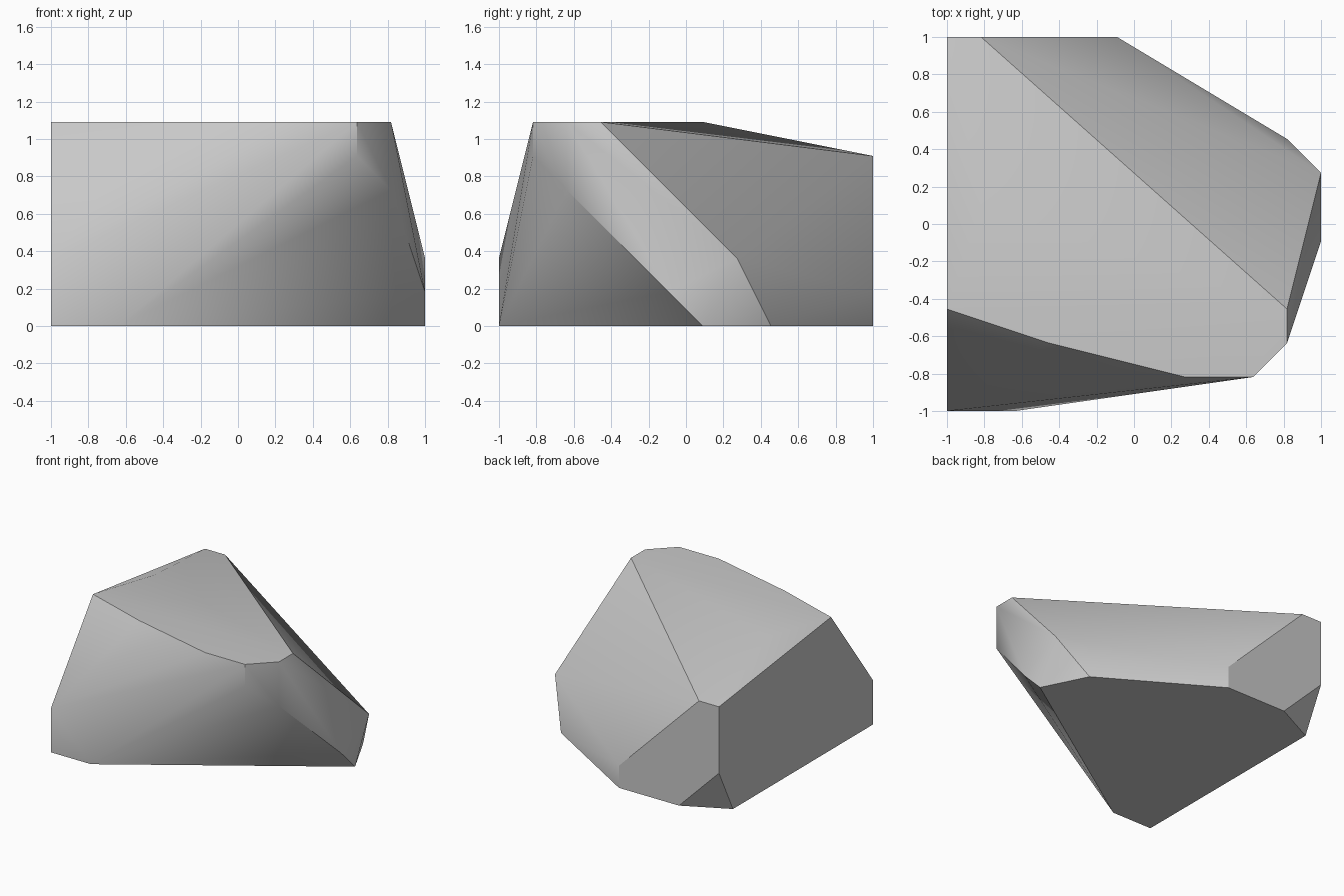
import bpy
import bmesh
import math

# Start without the default cube
default_cube = bpy.data.objects.get("Cube")
if default_cube is not None:
    bpy.data.objects.remove(default_cube, do_unlink=True)


def make_material(name, colour):
    """Plain material whose viewport and render colours agree."""
    material = bpy.data.materials.new(name)
    material.use_nodes = True
    material.diffuse_color = colour
    shader = material.node_tree.nodes["Principled BSDF"]
    shader.inputs["Base Color"].default_value = colour
    shader.inputs["Roughness"].default_value = 0.9
    return material


def make_boulder(name, layers, unit, material):
    """Wrap a convex shell around the corner points of each height layer."""
    shell = bmesh.new()
    for height, corners in layers.items():
        for x, y in corners:
            shell.verts.new((x * unit, y * unit, height * unit))
    hull = bmesh.ops.convex_hull(shell, input=shell.verts[:])
    spare = [item for item in hull["geom_interior"] + hull["geom_unused"]
             if isinstance(item, bmesh.types.BMVert)]
    bmesh.ops.delete(shell, geom=list(set(spare)), context="VERTS")

    # Merge the triangles of each flat facet
    bmesh.ops.dissolve_limit(shell, angle_limit=math.radians(0.5),
                             verts=shell.verts[:], edges=shell.edges[:])
    bmesh.ops.recalc_face_normals(shell, faces=shell.faces[:])

    mesh = bpy.data.meshes.new(name)
    shell.to_mesh(mesh)
    shell.free()
    mesh.materials.append(material)
    boulder = bpy.data.objects.new(name, mesh)
    bpy.context.collection.objects.link(boulder)
    return boulder


# Chiselled corners of the rock, layer by layer, in elevenths
rock_layers = {
    # top plateau
    12: [(-11, -5), (-5, -7), (3, -9), (7, -9), (9, -7), (9, -5), (-9, 1)],
    # back rim and front corner notch
    10: [(7, -9), (-11, 11), (-9, 11)],
    8: [(9, -7)],
    # lower corners of the side facets
    4: [(-11, -11), (11, 3), (-11, 11)],
    2: [(11, -1), (-1, 11)],
    # flat underside
    0: [(11, 1), (9, 5), (-1, 11), (-7, 11), (-11, 9), (-11, -11), (-7, -11)],
}

stone = make_material("grey stone", (0.58, 0.58, 0.58, 1.0))
rock = make_boulder("rock", rock_layers, 1 / 11, stone)

# Smooth the shallow facets and keep the hard ridges
bpy.ops.object.select_all(action="DESELECT")
rock.select_set(True)
bpy.context.view_layer.objects.active = rock
bpy.ops.object.shade_smooth_by_angle(angle=math.radians(30))
